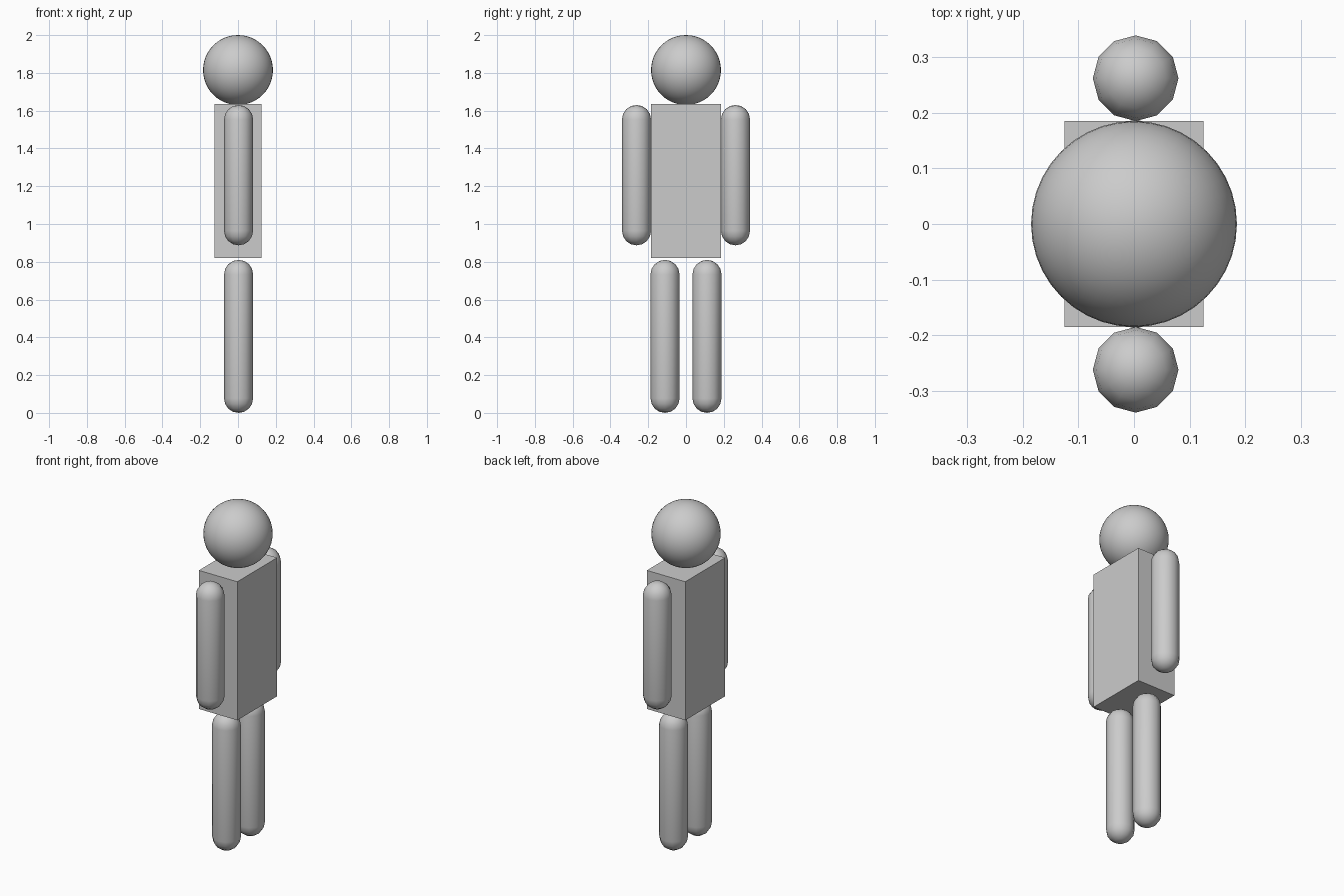
import bpy, bmesh
from math import sin, cos, pi, radians

if "Cube" in bpy.data.objects:
    bpy.data.objects.remove(bpy.data.objects["Cube"])

R = 0.077      # limb radius
SIDES = 12     # limb sides
RINGS = 4      # rings per rounded end


def smooth(obj, angle=40):
    bpy.ops.object.select_all(action='DESELECT')
    obj.select_set(True)
    bpy.context.view_layer.objects.active = obj
    bpy.ops.object.shade_smooth_by_angle(angle=radians(angle))


def capsule(name, x, y, z0, z1):
    """Upright round-ended limb: a half profile spun around z."""
    prof = [(R * cos(a), z0 + R + R * sin(a))
            for a in (-pi / 2 + i * pi / 2 / RINGS for i in range(RINGS + 1))]
    prof += [(r, z0 + z1 - z) for r, z in reversed(prof)]
    bm = bmesh.new()
    verts = [bm.verts.new((r, 0, z)) for r, z in prof]
    edges = [bm.edges.new(p) for p in zip(verts, verts[1:])]
    bmesh.ops.spin(bm, geom=verts + edges, cent=(0, 0, 0), axis=(0, 0, 1),
                   angle=2 * pi, steps=SIDES)
    bmesh.ops.remove_doubles(bm, verts=bm.verts, dist=1e-4)
    bmesh.ops.recalc_face_normals(bm, faces=bm.faces)
    mesh = bpy.data.meshes.new(name)
    bm.to_mesh(mesh)
    bm.free()
    obj = bpy.data.objects.new(name, mesh)
    obj.location = (x, y, 0)
    bpy.context.collection.objects.link(obj)
    smooth(obj)


# Head
bpy.ops.mesh.primitive_uv_sphere_add(segments=40, ring_count=24, radius=0.185,
                                     location=(0, 0, 1.815))
head = bpy.context.object
head.name = "head"
smooth(head)

# Torso
bpy.ops.mesh.primitive_cube_add(size=1, location=(0, 0, 1.2275))
torso = bpy.context.object
torso.name = "torso"
torso.scale = (0.25, 0.37, 0.815)

# Arms and legs, mirrored across y
for side, s in (("left", 1), ("right", -1)):
    capsule(side + "_arm", 0.003, s * 0.262, 0.887, 1.63)
    capsule(side + "_leg", 0.003, s * 0.111, 0.0, 0.81)
